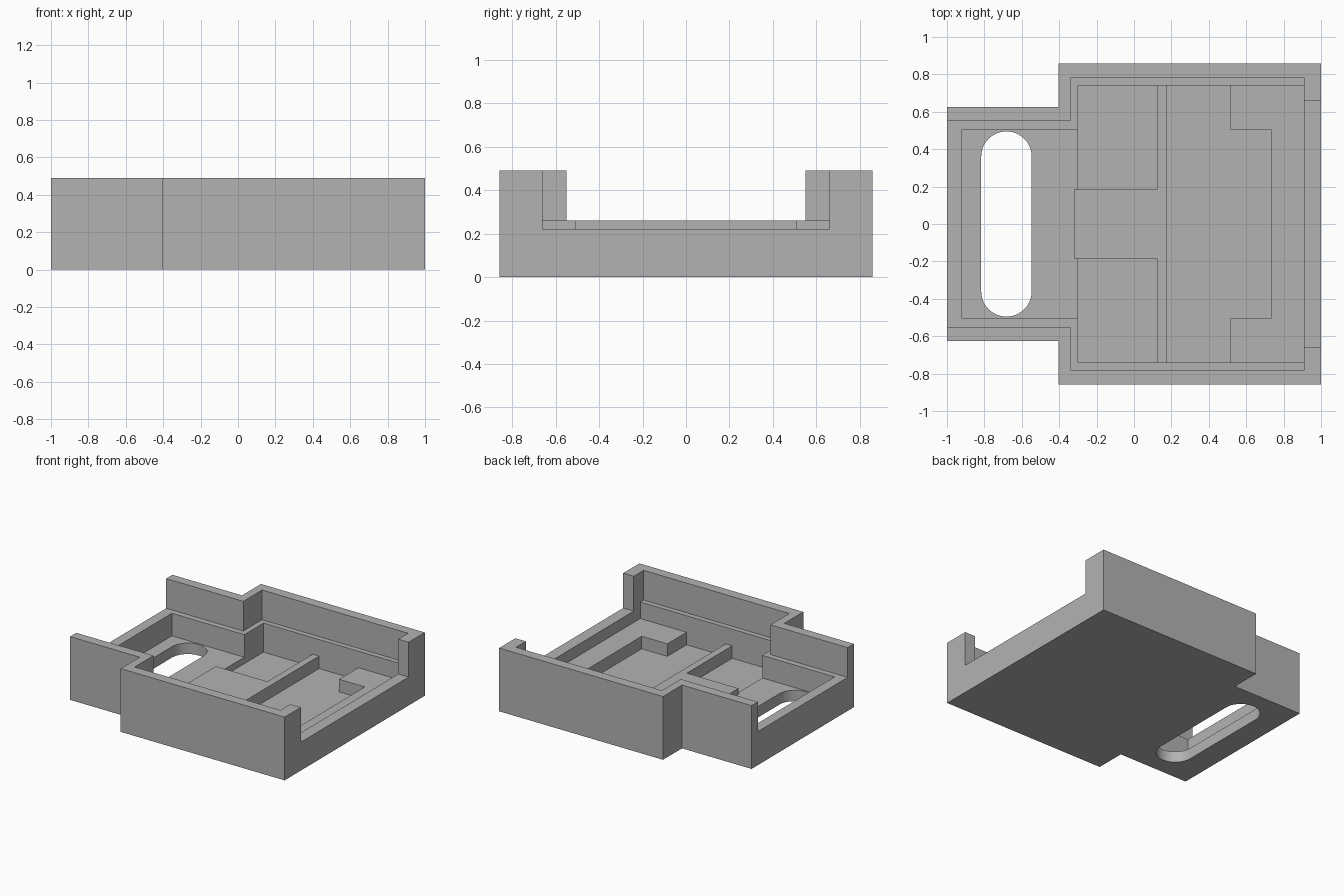
import bpy, bmesh, math

if "Cube" in bpy.data.objects:
    bpy.data.objects.remove(bpy.data.objects["Cube"], do_unlink=True)

grey = bpy.data.materials.new("plain grey")
grey.use_nodes = True
colour = (0.45, 0.45, 0.45, 1)
grey.diffuse_color = colour
grey.node_tree.nodes["Principled BSDF"].inputs["Base Color"].default_value = colour

# Key heights
TOP, LEDGE, SILL, PAD, SLOT_FLOOR, DEEP = 0.49, 0.26, 0.22, 0.132, 0.085, 0.035
ABOVE = 0.7


def prism(name, outline, z0, z1):
    """Extrude a flat outline from z0 up to z1."""
    bm = bmesh.new()
    base = bm.faces.new([bm.verts.new((x, y, z0)) for x, y in outline])
    side = bmesh.ops.extrude_face_region(bm, geom=[base])["geom"]
    moved = [v for v in side if isinstance(v, bmesh.types.BMVert)]
    bmesh.ops.translate(bm, vec=(0, 0, z1 - z0), verts=moved)
    bmesh.ops.recalc_face_normals(bm, faces=bm.faces)
    mesh = bpy.data.meshes.new(name)
    bm.to_mesh(mesh)
    bm.free()
    mesh.materials.append(grey)
    obj = bpy.data.objects.new(name, mesh)
    bpy.context.collection.objects.link(obj)
    return obj


def mirrored(half):
    """Complete an outline given for +y, listed along x."""
    return half + [(x, -y) for x, y in reversed(half)]


def rect(x0, x1, y0, y1):
    return [(x0, y0), (x1, y0), (x1, y1), (x0, y1)]


def cut(body, name, outline, z0, z1=ABOVE):
    """Carve a prism out of the body, then discard the cutter."""
    cutter = prism(name, outline, z0, z1)
    cutter.hide_render = True
    mod = body.modifiers.new(name, "BOOLEAN")
    mod.operation, mod.solver, mod.object = "DIFFERENCE", "EXACT", cutter
    bpy.context.view_layer.update()
    graph = bpy.context.evaluated_depsgraph_get()
    result = bpy.data.meshes.new_from_object(body.evaluated_get(graph))
    body.modifiers.clear()
    body.data = result
    bpy.data.objects.remove(cutter, do_unlink=True)


# Stepped outer block
tray = prism("tray", mirrored([(-1, 0.626), (-0.404, 0.626),
                               (-0.404, 0.858), (1, 0.858)]), 0, TOP)

# Upper recess down to the ledge, open at the narrow end
cut(tray, "upper_recess", mirrored([(-1.1, 0.55), (-0.34, 0.55),
                                    (-0.34, 0.78), (0.91, 0.78)]), LEDGE)
# Wide opening in the end wall
cut(tray, "end_opening", rect(0.85, 1.1, -0.66, 0.66), SILL)
# Main recess down to the raised pads
cut(tray, "main_recess", rect(-0.30, 0.91, -0.74, 0.74), PAD)
# Narrow end floor, stopping at the central tongue
cut(tray, "narrow_recess", mirrored([(-0.92, 0.505), (-0.30, 0.505),
                                     (-0.30, 0.185), (-0.32, 0.185)]), SLOT_FLOOR)
cut(tray, "tongue_clearance", rect(-0.32, -0.29, -0.185, 0.185), PAD)
# Deep pockets either side of the tongue
for side in (-1, 1):
    y0, y1 = sorted((side * 0.185, side * 0.74))
    cut(tray, "side_pocket", rect(-0.30, 0.122, y0, y1), DEEP)
# Deep pocket beyond the cross bar
cut(tray, "end_pocket", mirrored([(0.177, 0.74), (0.513, 0.74),
                                  (0.513, 0.505), (0.733, 0.505)]), DEEP)

# Rounded slot through the narrow end floor
RADIUS, REACH, STEPS = 0.135, 0.36, 24
slot = []
for centre, start in ((REACH, 0), (-REACH, math.pi)):
    for i in range(STEPS + 1):
        a = start + math.pi * i / STEPS
        slot.append((-0.682 + RADIUS * math.cos(a), centre + RADIUS * math.sin(a)))
cut(tray, "slot", slot, -0.1, 0.2)

# Smooth the slot ends, keep all other edges crisp
bpy.ops.object.select_all(action="DESELECT")
tray.select_set(True)
bpy.context.view_layer.objects.active = tray
bpy.ops.object.shade_smooth_by_angle(angle=math.radians(30))
